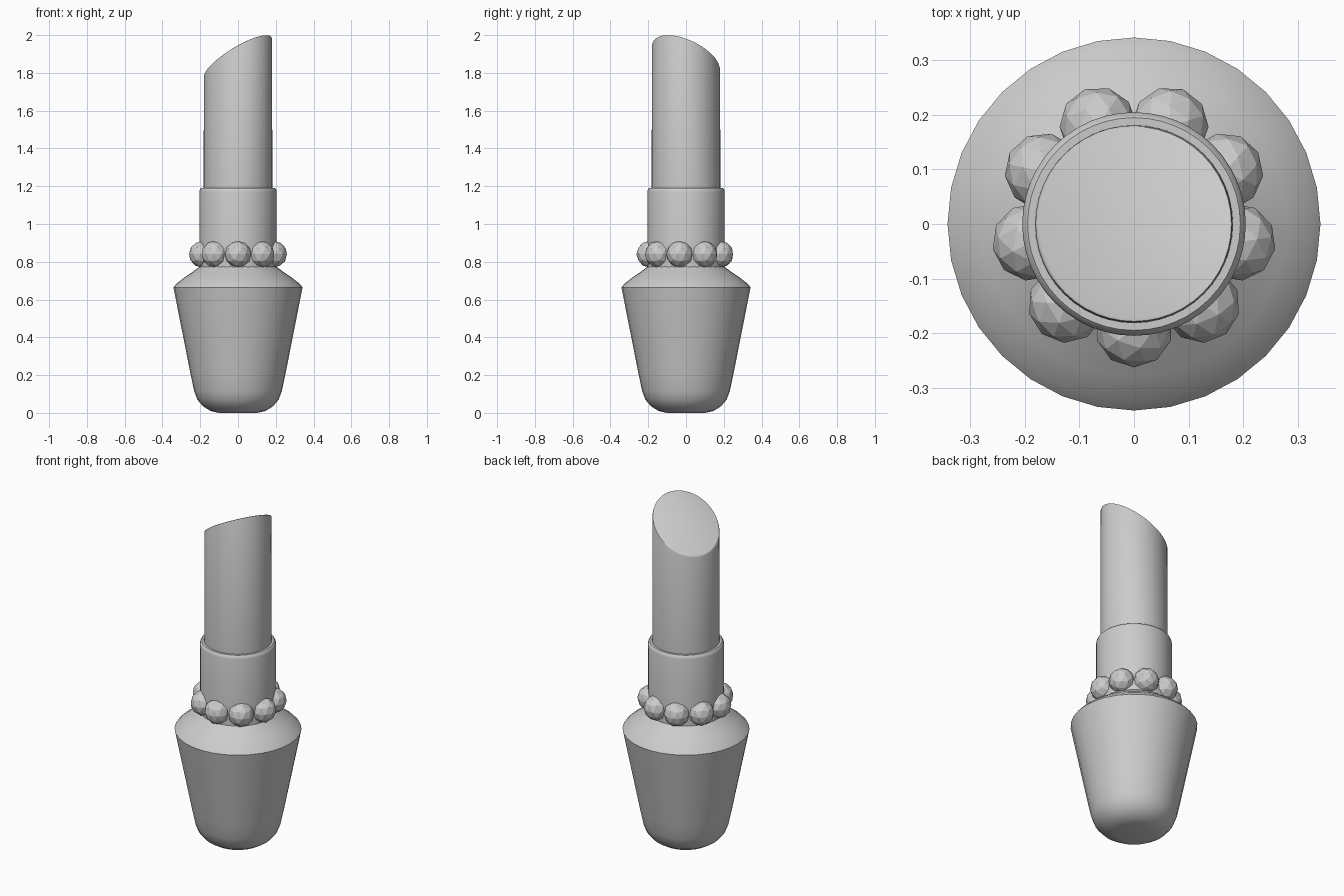
import bpy, bmesh
from math import sin, cos, pi, radians
from mathutils import Vector

if "Cube" in bpy.data.objects:
    bpy.data.objects.remove(bpy.data.objects["Cube"])


def finish(name, bm, smooth=True):
    bmesh.ops.recalc_face_normals(bm, faces=bm.faces)
    mesh = bpy.data.meshes.new(name)
    bm.to_mesh(mesh)
    bm.free()
    ob = bpy.data.objects.new(name, mesh)
    bpy.context.collection.objects.link(ob)
    if smooth:
        bpy.ops.object.select_all(action='DESELECT')
        ob.select_set(True)
        bpy.context.view_layer.objects.active = ob
        bpy.ops.object.shade_smooth_by_angle(angle=radians(35))
    return ob


def lathe(profile, sides):
    """Revolve (radius, height) points around z and cap both ends."""
    bm = bmesh.new()
    rings = [[bm.verts.new((r * cos(2 * pi * i / sides), r * sin(2 * pi * i / sides), z))
              for i in range(sides)] for r, z in profile]
    for lo, hi in zip(rings, rings[1:]):
        for i in range(sides):
            j = (i + 1) % sides
            bm.faces.new((lo[i], lo[j], hi[j], hi[i]))
    bm.faces.new(rings[0][::-1])
    bm.faces.new(rings[-1])
    return bm


# Tapered base with rounded foot and sloping shoulder
finish("base", lathe([(0.10, 0), (0.145, 0.01), (0.185, 0.035), (0.215, 0.07), (0.232, 0.115),
                      (0.25, 0.2), (0.342, 0.665), (0.325, 0.685), (0.28, 0.72),
                      (0.235, 0.75), (0.195, 0.78)], 32))

# Collar with rounded lip
finish("collar", lathe([(0.203, 0.74), (0.205, 1.17), (0.202, 1.182),
                        (0.195, 1.19), (0.17, 1.19)], 48))

# Stick, cut by a slanted plane facing back left, with a softened rim
bm = lathe([(0.182, 1.15), (0.18, 2.2)], 48)
cut = bmesh.ops.bisect_plane(bm, geom=bm.verts[:] + bm.edges[:] + bm.faces[:],
                             plane_co=(0, 0, 1.885), plane_no=Vector((-0.55, 0.35, 1)).normalized(),
                             clear_outer=True)
rim = [e for e in cut["geom_cut"] if isinstance(e, bmesh.types.BMEdge)]
bmesh.ops.contextual_create(bm, geom=rim)
rim = [e for e in bm.edges if all(v.co.z > 1.5 for v in e.verts)]
bmesh.ops.bevel(bm, geom=rim, offset=0.007, segments=2, profile=0.5, affect='EDGES')
finish("stick", bm)

# Ring of nine faceted beads
for i in range(9):
    a = -pi / 2 + i * 2 * pi / 9
    bm = bmesh.new()
    bmesh.ops.create_icosphere(bm, subdivisions=2, radius=0.071)
    bead = finish(f"bead_{i + 1}", bm, smooth=False)
    bead.location = (0.192 * cos(a), 0.192 * sin(a), 0.84)
    bead.rotation_euler.z = a + pi / 2
